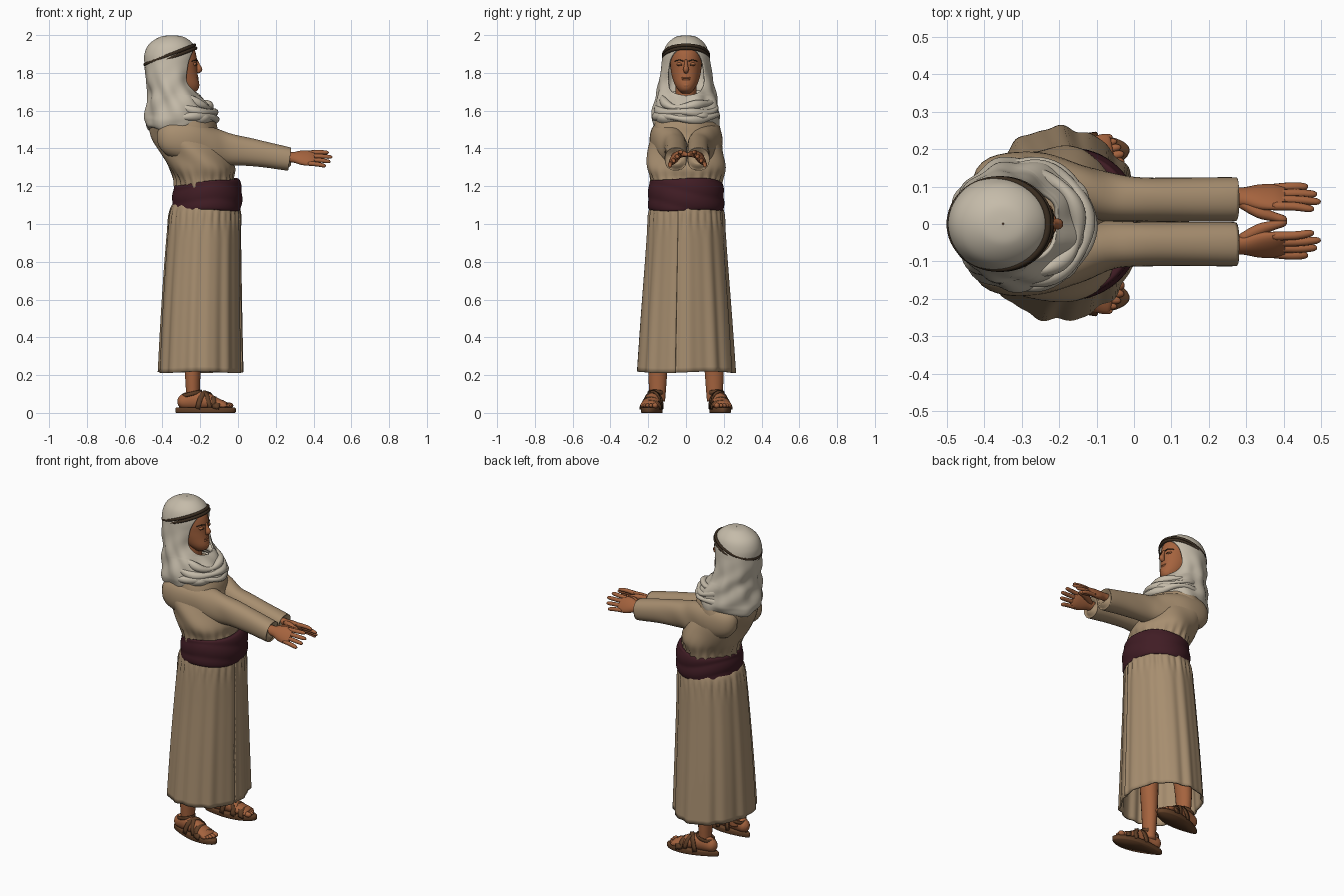
import bpy, bmesh, math
from mathutils import Vector
from math import sin, cos, pi, sqrt, exp

if "Cube" in bpy.data.objects:
    bpy.data.objects.remove(bpy.data.objects["Cube"])

def material(name, rgb):
    m = bpy.data.materials.new(name)
    m.diffuse_color = (*rgb, 1)
    m.use_nodes = True
    m.node_tree.nodes["Principled BSDF"].inputs["Base Color"].default_value = m.diffuse_color
    return m

ROBE = material("tan_robe", (0.385, 0.27, 0.16))
SCARF = material("pale_scarf", (0.56, 0.50, 0.40))
SKIN = material("skin", (0.375, 0.125, 0.048))
SASH = material("maroon_sash", (0.052, 0.012, 0.018))
LEATHER = material("sandal_leather", (0.12, 0.05, 0.02))
CORD = material("dark_cord", (0.04, 0.025, 0.014))

def make(name, verts, faces, mat, thick=0):
    bm = bmesh.new()
    vs = [bm.verts.new(v) for v in verts]
    for f in faces:
        bm.faces.new([vs[i] for i in f])
    bmesh.ops.remove_doubles(bm, verts=bm.verts, dist=0.0001)
    bmesh.ops.recalc_face_normals(bm, faces=bm.faces)
    for f in bm.faces:
        f.smooth = True
    me = bpy.data.meshes.new(name)
    bm.to_mesh(me)
    bm.free()
    me.materials.append(mat)
    ob = bpy.data.objects.new(name, me)
    bpy.context.collection.objects.link(ob)
    if thick:
        mod = ob.modifiers.new("thickness", "SOLIDIFY")
        mod.thickness, mod.offset = thick, 0
    return ob

def spline(rows, k):
    """Catmull-Rom through rows of numbers, k steps per span."""
    out = []
    for i in range(len(rows) - 1):
        a, b, c, d = rows[max(i - 1, 0)], rows[i], rows[i + 1], rows[min(i + 2, len(rows) - 1)]
        for j in range(k):
            u = j / k
            out.append([0.5 * (2 * q + (r - p) * u + (2 * p - 5 * q + 4 * r - s) * u * u
                               + (3 * q - p - 3 * r + s) * u ** 3) for p, q, r, s in zip(a, b, c, d)])
    return out + [list(rows[-1])]

def loft(name, rows, mat, n=64, k=5, fold=None, gap=None, start=0, thick=0, cap=False):
    """Stack of ellipses (z, centre x, rx, ry); fold gives (radial, z) offsets."""
    rows = spline(rows, k)
    verts, faces = [], []
    for z, cx, rx, ry in rows:
        g = gap(z) if gap else 0
        for i in range(n + 1):
            u = i / n
            t = start + g + u * (2 * pi - 2 * g)
            dr, dz = fold(t, z, u) if fold else (0, 0)
            verts.append((cx + (rx + dr) * cos(t), (ry + dr) * sin(t), z + dz))
    for j in range(len(rows) - 1):
        for i in range(n):
            a = j * (n + 1) + i
            faces.append((a, a + 1, a + n + 2, a + n + 1))
    if cap:
        faces += [tuple(range(n)), tuple((len(rows) - 1) * (n + 1) + i for i in range(n))]
    return make(name, verts, faces, mat, thick)

def limb(name, pts, mat, n=16, k=4, xf=None, closed=False, fold=None):
    """Tube through (x, y, z, side radius, up radius)."""
    pts = pts if closed else spline(pts, k)
    P = [Vector(p[:3]) for p in pts]
    m = len(P)
    span = (P[-1] - P[0]).normalized()
    ref = Vector((1, 0, 0)) if not closed and abs(span.z) > 0.9 else Vector((0, 0, 1))
    verts, faces = [], []
    for i, p in enumerate(P):
        t = P[(i + 1) % m] - P[i - 1] if closed else (P[min(i + 1, m - 1)] - P[max(i - 1, 0)])
        t = t if t.dot(span) > 0 or closed else span
        side = t.cross(ref).normalized()
        up = side.cross(t).normalized()
        for j in range(n):
            a = 2 * pi * j / n
            f = 1 + (fold(a, p) if fold else 0)
            v = p + side * pts[i][3] * f * cos(a) + up * pts[i][4] * f * sin(a)
            verts.append(xf(v) if xf else v)
    for i in range(m if closed else m - 1):
        for j in range(n):
            faces.append((i * n + j, i * n + (j + 1) % n, ((i + 1) % m) * n + (j + 1) % n, ((i + 1) % m) * n + j))
    if not closed:
        faces += [tuple(range(n)), tuple((m - 1) * n + j for j in range(n))]
    return make(name, verts, faces, mat)

def ball(name, c, r, mat, xf=None):
    R = [(c[0] + r[0] * -cos(a), c[1], c[2], r[1] * sin(a) + .0003, r[2] * sin(a) + .0003)
         for a in (pi * i / 8 for i in range(9))]
    return limb(name, R, mat, 12, 2, xf)

# --- robe body, gathered above the sash
loft("robe_torso", [(1.14, -.165, .165, .18), (1.23, -.18, .155, .188), (1.30, -.195, .175, .207),
     (1.38, -.235, .177, .20), (1.46, -.278, .178, .185), (1.53, -.292, .175, .17),
     (1.60, -.30, .14, .135), (1.64, -.31, .05, .05)], ROBE, 96, 5,
     lambda t, z, u: (.006 * sin(22 * t) * exp(-((z - 1.22) / .05) ** 2)
                      + .005 * sin(5 * t + 25 * z), 0), cap=True)

# --- skirt with pleats and an overlapping front flap
def pleat(t, z, u):
    low = (1.1 - z) / .9
    flap = (.004 + .008 * low) * max(0, 1 - u / .07)
    gather = .004 * sin(30 * t) * exp(-((z - 1.04) / .05) ** 2) * min(1, max(0, (1.1 - z) / .05))
    return (.002 + .003 * low) * (sin(13 * t) + .5 * sin(21 * t + 1)) + gather + flap, .004 * sin(3 * t) * low
loft("robe_skirt", [(1.11, -.17, .165, .18), (1.05, -.177, .183, .195), (.8, -.187, .195, .213),
     (.5, -.195, .206, .235), (.215, -.20, .215, .254)], ROBE, 160, 7, pleat, start=-.21, thick=.009)

# --- wrapped sash
def wrap(t, z, u):
    edge = 1 - ((z - 1.155) / .085) ** 2
    return .005 * abs(sin(40 * z + 1.3 * sin(t + .6) + .6 * sin(2 * t))) + .008 * edge, \
        .02 * (z - 1.07) / .17 * cos(t) + .004 * sin(3 * t)
loft("waist_sash", [(1.075, -.165, .155, .175), (1.078, -.165, .175, .193), (1.155, -.163, .173, .189),
     (1.218, -.165, .165, .187), (1.222, -.165, .14, .17)], SASH, 80, 8, wrap)

# --- head, neck and face
loft("head", [(1.69, -.275, .02, .02), (1.705, -.262, .045, .036), (1.735, -.285, .08, .058),
     (1.78, -.31, .098, .074), (1.82, -.32, .104, .081), (1.87, -.325, .108, .084),
     (1.93, -.335, .10, .078), (1.97, -.34, .05, .05)], SKIN, 40, 4, cap=True)
limb("neck", [(-.32, 0, 1.5, .065, .065), (-.315, 0, 1.62, .055, .055), (-.31, 0, 1.76, .055, .055)], SKIN)
limb("nose", [(-.221, 0, 1.868, .007, .008), (-.213, 0, 1.84, .010, .012),
     (-.205, 0, 1.818, .015, .016), (-.215, 0, 1.802, .010, .008)], SKIN)
for i, (z, h) in enumerate(((1.775, .005), (1.766, .006))):
    ball(f"lip_{i + 1}", (-.216, 0, z), (.008, .024, h), SKIN)
ball("chin", (-.222, 0, 1.735), (.018, .024, .016), SKIN)
for s, side in ((1, "left"), (-1, "right")):
    limb(f"{side}_brow", [(-.216, s * .013, 1.862, .003, .003), (-.222, s * .035, 1.868, .004, .003),
         (-.243, s * .06, 1.862, .003, .002)], CORD, 8)
    ball(f"{side}_eyelid", (-.231, s * .034, 1.846), (.013, .017, .009), SKIN)
    limb(f"{side}_eye_slit", [(-.2185, s * .021, 1.842, .002, .002), (-.2175, s * .034, 1.843, .002, .002),
         (-.224, s * .048, 1.842, .002, .002)], CORD, 8)

# --- head scarf with a face opening
def drape(t, z, u):
    low = min(1, max(0, (1.86 - z) / .2))
    return low * (.005 * sin(9 * t + 14 * z) + .004 * sin(5 * t - 45 * z)), \
        (.035 * max(0, cos(t)) ** 2 + .01 * sin(4 * t)) * max(0, min(1, (1.6 - z) / .09))
loft("head_scarf", [(1.994, -.35, .002, .002), (1.986, -.35, .06, .052), (1.95, -.354, .112, .096),
     (1.90, -.358, .132, .117), (1.84, -.36, .13, .126), (1.76, -.36, .122, .138),
     (1.70, -.345, .125, .15), (1.65, -.328, .148, .16), (1.58, -.305, .18, .172),
     (1.545, -.302, .186, .172), (1.51, -.31, .165, .158), (1.505, -.31, .13, .13)],
     SCARF, 88, 9, drape, lambda z: .8 * max(0, 1 - abs((z - 1.806) / .128) ** 2.6) ** .5, thick=.01)
for i, (cx, rx, ry, z, dz, r) in enumerate(((-.265, .115, .125, 1.655, -.035, .02), (-.275, .148, .15, 1.615, -.03, .02),
                                         (-.285, .164, .16, 1.572, -.012, .02))):
    limb(f"neck_fold_{i + 1}", [(cx + rx * cos(a), ry * sin(a), z + dz * cos(a) + .008 * sin(3 * a + 2 * i),
         r + .004 * sin(5 * a + i), r + .005 * sin(4 * a)) for a in (2 * pi * j / 64 for j in range(64))],
         SCARF, 12, closed=True)
# doubled cord around the head
for i, h in enumerate((-.008, .008)):
    limb(f"head_cord_{i + 1}", [(-.358 + .131 * cos(a) - h * .4, .119 * sin(a), 1.888 + .051 * cos(a) + h,
         .009, .009) for a in (2 * pi * j / 64 for j in range(64))], CORD, 10, closed=True)

# --- sleeves, hands, legs and sandals for both sides
for s, side in ((1, "left"), (-1, "right")):
    o = .006
    limb(f"{side}_sleeve", [(-.41, s * .085, 1.45, .03, .04), (-.37, s * .108, 1.452, .072, .088),
         (-.27, s * .112, 1.44, .080, .105), (-.17, s * .088 + o / 2, 1.417, .075, .102),
         (-.08, s * .066 + o, 1.40, .067, .087), (0, s * .060 + o, 1.39, .060, .079),
         (.14, s * .059 + o, 1.368, .059, .068), (.262, s * .060 + o, 1.345, .059, .062),
         (.268, s * .060 + o, 1.344, .053, .056), (.269, s * .060 + o, 1.344, .02, .02)], ROBE, 32, 5,
         fold=lambda a, p: .035 * sin(3 * a + 30 * p.x) * max(0, 1 - abs(p.x + .12) / .25)
         + .045 * abs(sin(2 * a)) ** 2)

    # hand in local space, rolled with the thumb side in and up
    def hx(v, s=s):
        c, d = .64, .77
        return Vector((.25 + v.x * 1.06, s * (.064 - v.y * c + v.z * d) + .008, 1.355 - .05 * v.x + v.y * d + v.z * c))
    limb(f"{side}_hand", [(0, 0, 0, .029, .023), (.04, 0, 0, .031, .022), (.08, 0, 0, .046, .022),
         (.12, 0, 0, .050, .018), (.145, 0, 0, .044, .011)], SKIN, 20, 4, hx)
    for i, (y, l) in enumerate(((-.037, .075), (-.012, .098), (.013, .107), (.037, .09))):
        limb(f"{side}_finger_{i + 1}", [(.115, y, 0, .012, .012), (.125 + l * .5, y * 1.12, .002, .012, .0115),
             (.125 + l * .92, y * 1.25, -.002, .010, .009), (.128 + l, y * 1.27, -.003, .003, .003)], SKIN, 10, 3, hx)
    limb(f"{side}_thumb", [(.035, .015, -.006, .015, .015), (.08, .040, -.018, .018, .016),
         (.115, .048, -.028, .013, .013), (.14, .052, -.033, .011, .010), (.15, .054, -.034, .003, .003)],
         SKIN, 10, 3, hx)

    # foot in local space, turned slightly outward
    def fx(v, s=s):
        a = .15
        return Vector((-.172 + v.x * cos(a) - v.y * sin(a), s * (.176 + v.x * sin(a) + v.y * cos(a)), v.z))
    limb(f"{side}_leg", [(-.07, -.015, .06, .04, .036), (-.07, -.015, .12, .045, .037),
         (-.07, -.017, .24, .052, .043), (-.06, -.03, .42, .056, .052), (-.04, -.06, .8, .06, .06)], SKIN, 20, 4, fx)
    limb(f"{side}_foot", [(-.148, 0, .055, .012, .015), (-.128, 0, .058, .033, .036), (-.07, 0, .068, .038, .05),
         (0, 0, .064, .042, .045), (.05, 0, .052, .048, .032), (.105, 0, .042, .05, .018),
         (.115, 0, .04, .04, .01)], SKIN, 20, 4, fx)
    for i, (x, y, r) in enumerate(((.122, -.032, .0155), (.124, -.010, .0115), (.118, .009, .011),
                                   (.110, .026, .010), (.100, .040, .010))):
        ball(f"{side}_toe_{i + 1}", (x, y, .039), (.022, r, r), SKIN, fx)
    n = 40
    ring = [(.162 * cos(t), (.047 + .015 * cos(t)) * sin(t) * (1 + .12 * cos(2 * t + pi)))
            for t in (2 * pi * i / n for i in range(n))]
    levels = ((0, .97), (.006, 1), (.024, 1), (.029, .97))
    make(f"{side}_sandal_sole", [fx(Vector((x * k, y * k, z))) for z, k in levels for x, y in ring],
         [(j * n + i, j * n + (i + 1) % n, (j + 1) * n + (i + 1) % n, (j + 1) * n + i)
          for j in range(3) for i in range(n)] + [tuple(range(n)), tuple(3 * n + i for i in range(n))], LEATHER)
    # straps arch over the foot: (x at inner side, x at outer side, width, half span, height)
    for i, (xa, xb, w, ry, h) in enumerate(((.09, .065, .03, .056, .046), (.035, .055, .024, .053, .064),
                                           (.045, -.035, .024, .049, .09), (-.035, .03, .024, .048, .088))):
        V = []
        for j in range(17):
            a = pi * j / 16
            x = xa + (xb - xa) * j / 16
            V += [fx(Vector((x + e * w / 2, -ry * cos(a), .022 + h * sin(a) ** .8 - e * .004))) for e in (-1, 1)]
        make(f"{side}_strap_{i + 1}", V, [(2 * j, 2 * j + 1, 2 * j + 3, 2 * j + 2) for j in range(16)], LEATHER, .007)
    limb(f"{side}_ankle_strap", [(-.075 + .052 * cos(a), -.008 + .044 * sin(a), .1 + .012 * cos(a), .004, .011)
         for a in (2 * pi * j / 32 for j in range(32))], LEATHER, 8, xf=fx, closed=True)
    limb(f"{side}_heel_strap", [(-.135, 0, .02, .012, .005), (-.14, 0, .06, .011, .005),
         (-.126, 0, .095, .010, .005)], LEATHER, 8, 3, fx)
